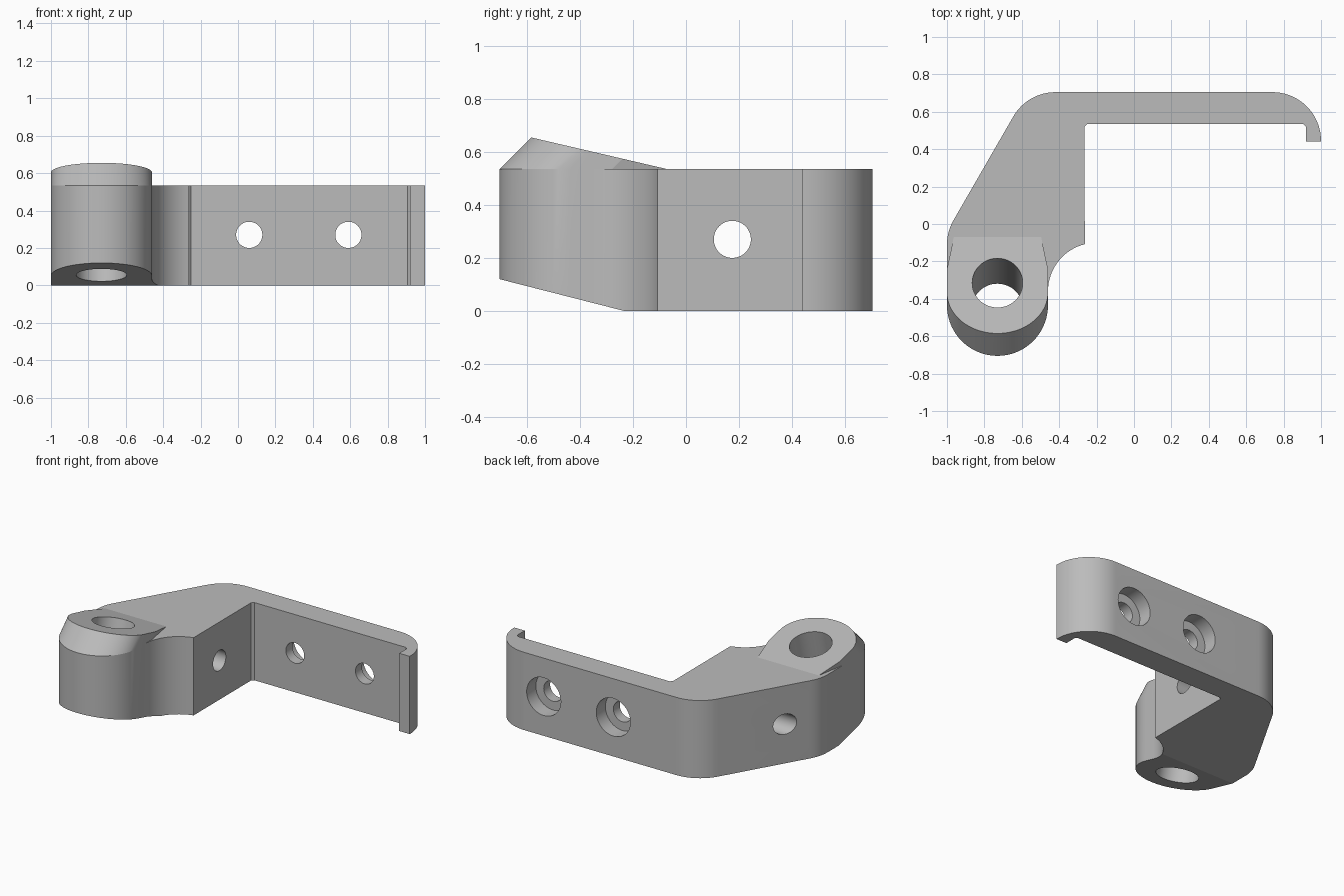
import bpy, bmesh
from math import cos, sin, radians
from mathutils import Vector

cube = bpy.data.objects.get("Cube")
if cube:
    bpy.data.objects.remove(cube)

TOP, MID = 0.535, 0.27          # plate height, hole height
BX, BY, R = -0.73, -0.435, 0.27  # barrel centre and radius

grey = bpy.data.materials.new("light_grey")
grey.use_nodes = True
grey.diffuse_color = (0.5, 0.5, 0.5, 1)
grey.node_tree.nodes["Principled BSDF"].inputs["Base Color"].default_value = (0.5, 0.5, 0.5, 1)


def arc(cx, cy, r, a0, a1, step=5):
    n = max(2, round(abs(a1 - a0) / step))
    angles = [radians(a0 + (a1 - a0) * i / n) for i in range(n + 1)]
    return [(cx + r * cos(a), cy + r * sin(a)) for a in angles]


def loft(bm, rings):
    """Closed skin through rings that have equal point counts."""
    loops = [[bm.verts.new(p) for p in ring] for ring in rings]
    n = len(loops[0])
    for low, high in zip(loops, loops[1:]):
        for i in range(n):
            j = (i + 1) % n
            bm.faces.new((low[i], low[j], high[j], high[i]))
    bm.faces.new(loops[0][::-1])
    bm.faces.new(loops[-1])


def trim(bm, point, normal):
    """Cut away the side the normal points to and cap the cut."""
    cut = bmesh.ops.bisect_plane(bm, geom=bm.verts[:] + bm.edges[:] + bm.faces[:], dist=1e-5,
                                 plane_co=point, plane_no=Vector(normal).normalized(), clear_outer=True)
    edges = [e for e in cut["geom_cut"] if isinstance(e, bmesh.types.BMEdge) and e.is_boundary]
    bmesh.ops.edgeloop_fill(bm, edges=edges)


def finish(bm, name):
    bmesh.ops.recalc_face_normals(bm, faces=bm.faces[:])
    mesh = bpy.data.meshes.new(name)
    bm.to_mesh(mesh)
    bm.free()
    mesh.materials.append(grey)
    obj = bpy.data.objects.new(name, mesh)
    bpy.context.collection.objects.link(obj)
    return obj


def cylinder(name, start, end, r):
    start, end = Vector(start), Vector(end)
    axis = end - start
    bm = bmesh.new()
    bmesh.ops.create_cone(bm, cap_ends=True, segments=64, radius1=r, radius2=r, depth=axis.length)
    turn = Vector((0, 0, 1)).rotation_difference(axis).to_matrix()
    for v in bm.verts:
        v.co = turn @ v.co + (start + end) / 2
    return finish(bm, name)


def combine(obj, other, operation):
    mod = obj.modifiers.new(operation, "BOOLEAN")
    mod.operation, mod.solver, mod.object = operation, "EXACT", other
    bpy.context.view_layer.objects.active = obj
    bpy.ops.object.modifier_apply(modifier=mod.name)
    bpy.data.objects.remove(other)


# Bracket plate: barrel front, concave neck, arm with hooked end, slanted back
barrel = arc(BX, BY, R, 180, 360)
outline = barrel + arc(-0.2, -0.36, 0.26, 180, 104)
outline += [(-0.265, 0.52), (-0.25, TOP), (0.905, TOP), (0.92, 0.52), (0.92, 0.44), (1, 0.44)]
outline += arc(0.74, 0.445, 0.26, 0, 90)
outline += arc(-0.42, 0.445, 0.26, 90, 150)
outline += arc(-0.74, -0.11, 0.26, 150, 180)
bm = bmesh.new()
loft(bm, [[(x, y, z) for x, y in outline] for z in (0, TOP)])
trim(bm, (0, -0.235, 0), (0, -0.255, -1))
bracket = finish(bm, "hinge_bracket")

# Leaning boss over the barrel with a ramped top
boss_outline = barrel + [(-0.46, -0.28), (-0.5, -0.05), (-0.96, -0.05), (-1, -0.28)]
root = [(BX + (x - BX) * 0.9, BY + (y - BY) * 0.9, TOP - 0.06) for x, y in boss_outline]
foot = [(x, y, TOP) for x, y in boss_outline]
lean = [(x, y + 0.4, TOP + 0.4) for x, y in boss_outline]
bm = bmesh.new()
loft(bm, [root, foot, lean])
trim(bm, (0, -0.585, 0.655), (0, 0.233, 1))
combine(bracket, finish(bm, "boss"), "UNION")

# Tilted barrel bore
bottom, top = Vector((BX, -0.45, 0.055)), Vector((BX, -0.315, 0.592))
reach = (top - bottom) * 0.5
combine(bracket, cylinder("bore", bottom - reach, top + reach, 0.135), "DIFFERENCE")

# Counterbored screw holes through the arm
for x in (0.06, 0.59):
    combine(bracket, cylinder("screw_hole", (x, 0.4, MID), (x, 0.9, MID), 0.07), "DIFFERENCE")
    combine(bracket, cylinder("counterbore", (x, 0.605, MID), (x, 0.9, MID), 0.13), "DIFFERENCE")

# Counterbored side hole from the slanted back
combine(bracket, cylinder("side_hole", (-1.2, 0.175, MID), (-0.1, 0.175, MID), 0.07), "DIFFERENCE")
combine(bracket, cylinder("side_counterbore", (-1.2, 0.175, MID), (-0.74, 0.175, MID), 0.13), "DIFFERENCE")

# Smooth curved walls, crisp edges
bpy.ops.object.select_all(action="DESELECT")
bracket.select_set(True)
bpy.context.view_layer.objects.active = bracket
bpy.ops.object.shade_smooth_by_angle(angle=radians(10))
